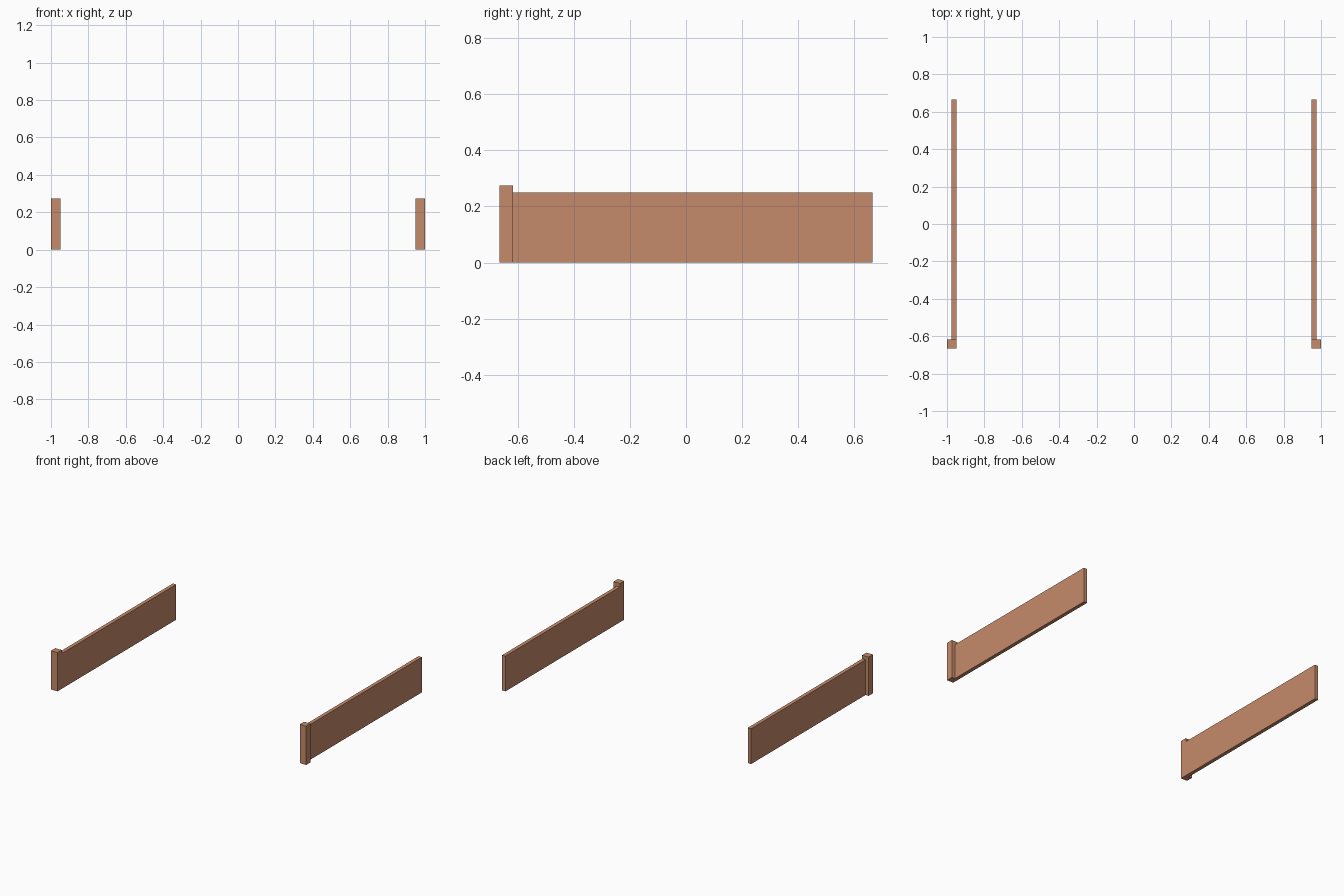
import bpy

if "Cube" in bpy.data.objects:
    bpy.data.objects.remove(bpy.data.objects["Cube"])

# One flat terracotta colour
clay = bpy.data.materials.new("terracotta")
clay.diffuse_color = (0.56, 0.255, 0.145, 1.0)
clay.use_nodes = True
clay.node_tree.nodes["Principled BSDF"].inputs["Base Color"].default_value = clay.diffuse_color


def box(name, x, y, z):
    """Axis-aligned box from (min, max) pairs."""
    lo, hi = zip(x, y, z)
    bpy.ops.mesh.primitive_cube_add(size=1, location=[(a + b) / 2 for a, b in zip(lo, hi)])
    ob = bpy.context.object
    ob.name = name
    ob.scale = [b - a for a, b in zip(lo, hi)]
    bpy.ops.object.transform_apply(location=False, rotation=False, scale=True)
    ob.data.materials.append(clay)
    return ob


INNER, OUTER, POST_OUTER = 0.95, 0.976, 1.0
FRONT, POST_BACK, BACK = -0.665, -0.617, 0.665

for side, s in (("left", -1), ("right", 1)):
    # Long low side wall, flush with the inner face of the post
    box(side + "_wall", sorted((s * INNER, s * OUTER)), (POST_BACK, BACK), (0, 0.25))
    # Slightly taller square end post at the front
    box(side + "_post", sorted((s * INNER, s * POST_OUTER)), (FRONT, POST_BACK), (0, 0.275))
